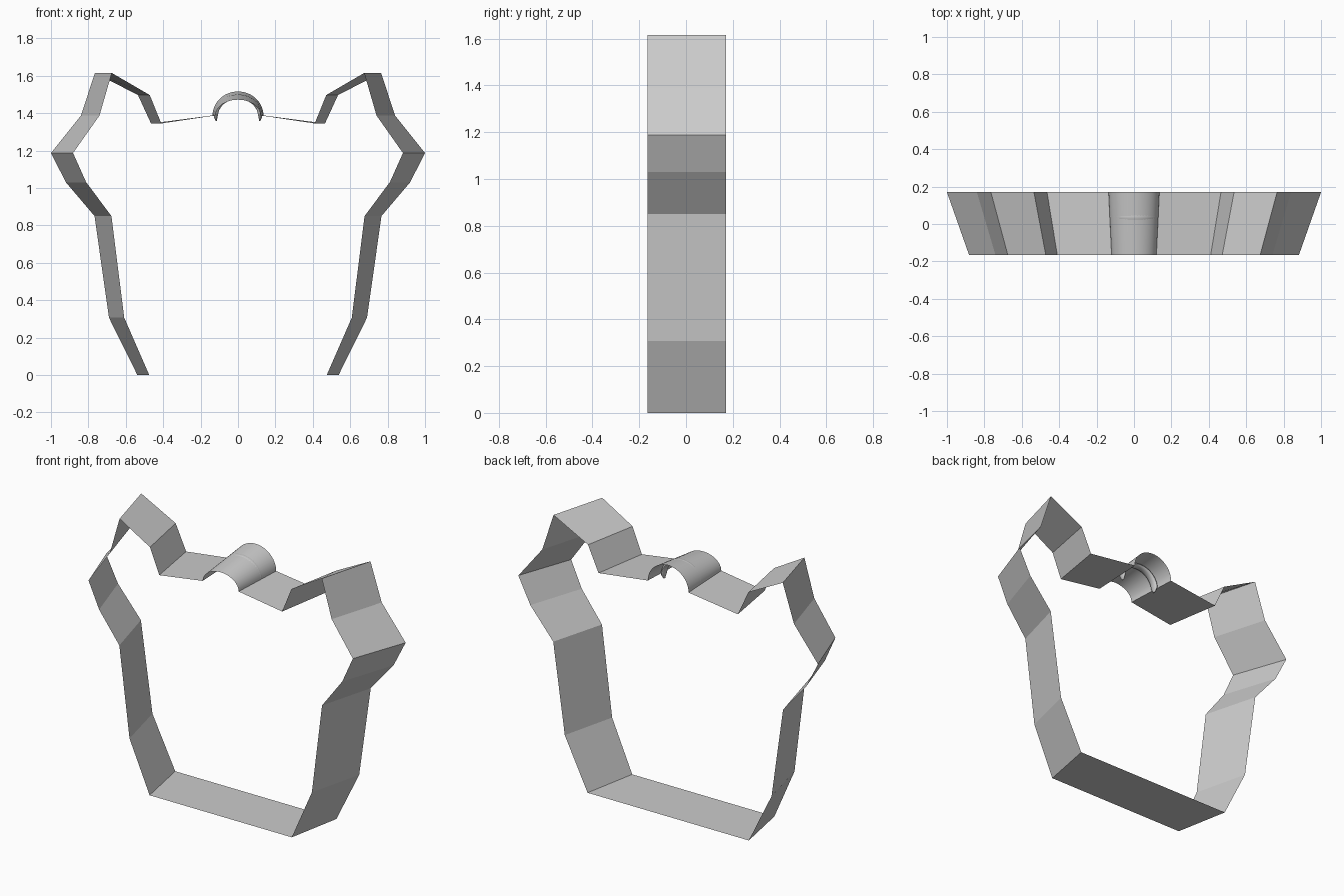
import bpy, bmesh
from math import sin, cos, pi, radians

if "Cube" in bpy.data.objects:
    bpy.data.objects.remove(bpy.data.objects["Cube"])

BACK, FRONT = 0.17, -0.165
SHRINK = 0.882  # front rim is narrower than the back rim


def make_object(name, bm, smooth=None):
    bmesh.ops.recalc_face_normals(bm, faces=bm.faces)
    mesh = bpy.data.meshes.new(name)
    bm.to_mesh(mesh)
    bm.free()
    ob = bpy.data.objects.new(name, mesh)
    bpy.context.collection.objects.link(ob)
    if smooth:
        bpy.ops.object.select_all(action='DESELECT')
        ob.select_set(True)
        bpy.context.view_layer.objects.active = ob
        bpy.ops.object.shade_smooth_by_angle(angle=radians(smooth))
    return ob


def strip(name, back, front, smooth=None):
    bm = bmesh.new()
    b = [bm.verts.new((x, BACK, z)) for x, z in back]
    f = [bm.verts.new((x, FRONT, z)) for x, z in front]
    for i in range(len(b) - 1):
        bm.faces.new((b[i], b[i + 1], f[i + 1], f[i]))
    return make_object(name, bm, smooth)


# Outline band: right half profile, mirrored, open only at the top arch
half = [(0.136, 1.388), (0.465, 1.345), (0.535, 1.497), (0.765, 1.615),
        (0.84, 1.387), (1.0, 1.187), (0.92, 1.03), (0.767, 0.85),
        (0.69, 0.307), (0.538, 0)]
outline = half + [(-x, z) for x, z in reversed(half)]
strip("outline_band", outline, [(x * SHRINK, z) for x, z in outline])


# Arch at the top centre, rising toward the back
def arc(width, height, n=24):
    return [(width * cos(pi * i / n), 1.388 + height * sin(pi * i / n))
            for i in range(n + 1)]


strip("top_arch", arc(0.136, 0.128), arc(0.12, 0.084), 40)

# Thin hoop through the arch, with rounded tips hanging below
bm = bmesh.new()
N, SIDES = 32, 12
rings = []
for i in range(N + 1):
    t = i / N
    a = radians(-14 + 208 * t)
    taper = min(1, 0.3 + min(t, 1 - t) * 9)
    ring = []
    for j in range(SIDES):
        p = 2 * pi * j / SIDES
        r = 0.012 * taper * cos(p)
        ring.append(bm.verts.new(((0.119 + r) * cos(a),
                                  0.04 + 0.025 * taper * sin(p),
                                  1.384 + (0.104 + r) * sin(a))))
    rings.append(ring)
for r0, r1 in zip(rings, rings[1:]):
    for j in range(SIDES):
        k = (j + 1) % SIDES
        bm.faces.new((r0[j], r0[k], r1[k], r1[j]))
bm.faces.new(rings[0])
bm.faces.new(rings[-1])
make_object("hanging_hoop", bm, 50)
